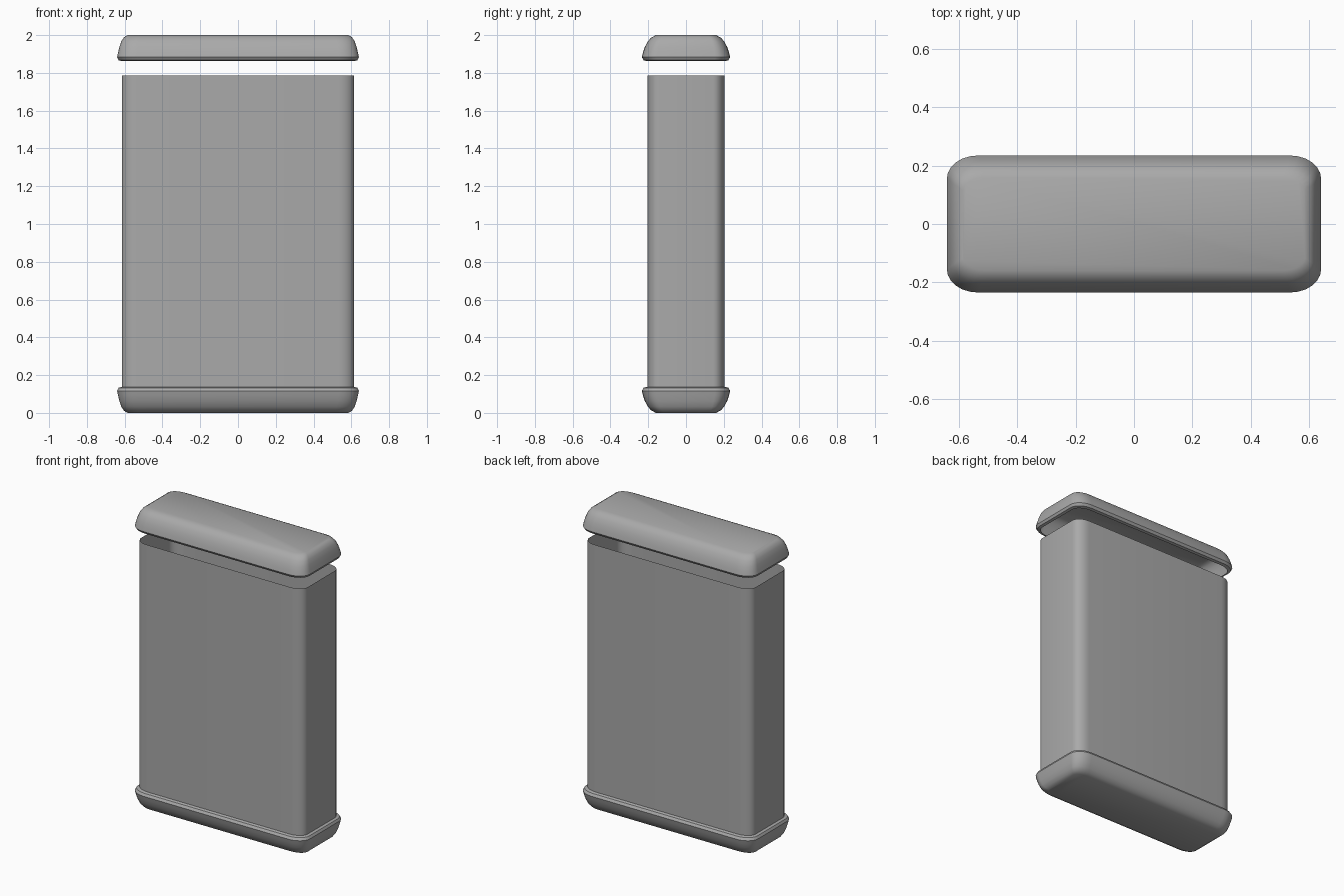
import bpy
import bmesh
from math import cos, sin, pi, radians

if "Cube" in bpy.data.objects:
    bpy.data.objects.remove(bpy.data.objects["Cube"])

grey = bpy.data.materials.new("plain grey")
grey.use_nodes = True
colour = (0.4, 0.4, 0.4, 1)
grey.diffuse_color = colour
grey.node_tree.nodes["Principled BSDF"].inputs["Base Color"].default_value = colour

SEGMENTS = 6


def rounded_ring(bm, hx, hy, rx, ry, z):
    """Rounded rectangle of vertices with elliptical corners."""
    ring = []
    for corner, (sx, sy) in enumerate([(1, 1), (-1, 1), (-1, -1), (1, -1)]):
        for i in range(SEGMENTS + 1):
            a = (corner + i / SEGMENTS) * pi / 2
            ring.append(bm.verts.new((sx * (hx - rx) + rx * cos(a),
                                      sy * (hy - ry) + ry * sin(a), z)))
    return ring


def shell(name, sections, cap_end=False):
    """Skin the sections from bottom to top, or top to bottom."""
    bm = bmesh.new()
    rings = [rounded_ring(bm, *s) for s in sections]
    n = len(rings[0])
    for low, high in zip(rings, rings[1:]):
        for i in range(n):
            j = (i + 1) % n
            bm.faces.new((low[i], low[j], high[j], high[i]))
    if cap_end:
        bm.faces.new(rings[-1])
    if sections[0][-1] > sections[-1][-1]:
        bmesh.ops.reverse_faces(bm, faces=bm.faces[:])
    mesh = bpy.data.meshes.new(name)
    bm.to_mesh(mesh)
    bm.free()
    mesh.materials.append(grey)
    obj = bpy.data.objects.new(name, mesh)
    bpy.context.collection.objects.link(obj)
    bpy.ops.object.select_all(action="DESELECT")
    obj.select_set(True)
    bpy.context.view_layer.objects.active = obj
    bpy.ops.object.shade_smooth_by_angle(angle=radians(35))
    return obj


# Cap sections from the open rim to the flat end: x inset, y inset, height
CAP = [(0.025, 0.028, 0), (0.008, 0.01, 0.005), (0, 0, 0.021), (0.005, 0.006, 0.045),
       (0.012, 0.016, 0.075), (0.022, 0.032, 0.105), (0.035, 0.05, 0.125),
       (0.055, 0.075, 0.138)]


def cap(name, rim_z, direction):
    sections = [(0.64 - ix, 0.234 - iy, 0.105 - ix * 0.5, 0.08 - iy * 0.5,
                 rim_z + direction * h) for ix, iy, h in CAP]
    return shell(name, sections, cap_end=True)


# Open hollow sleeve between the two caps
shell("body_sleeve", [(0.615, 0.204, 0.085, 0.06, z) for z in (0.132, 1.785)])

# Matching shallow caps, the lid floating above the sleeve
cap("base_cap", 0.138, -1)
cap("lid", 1.862, 1)
